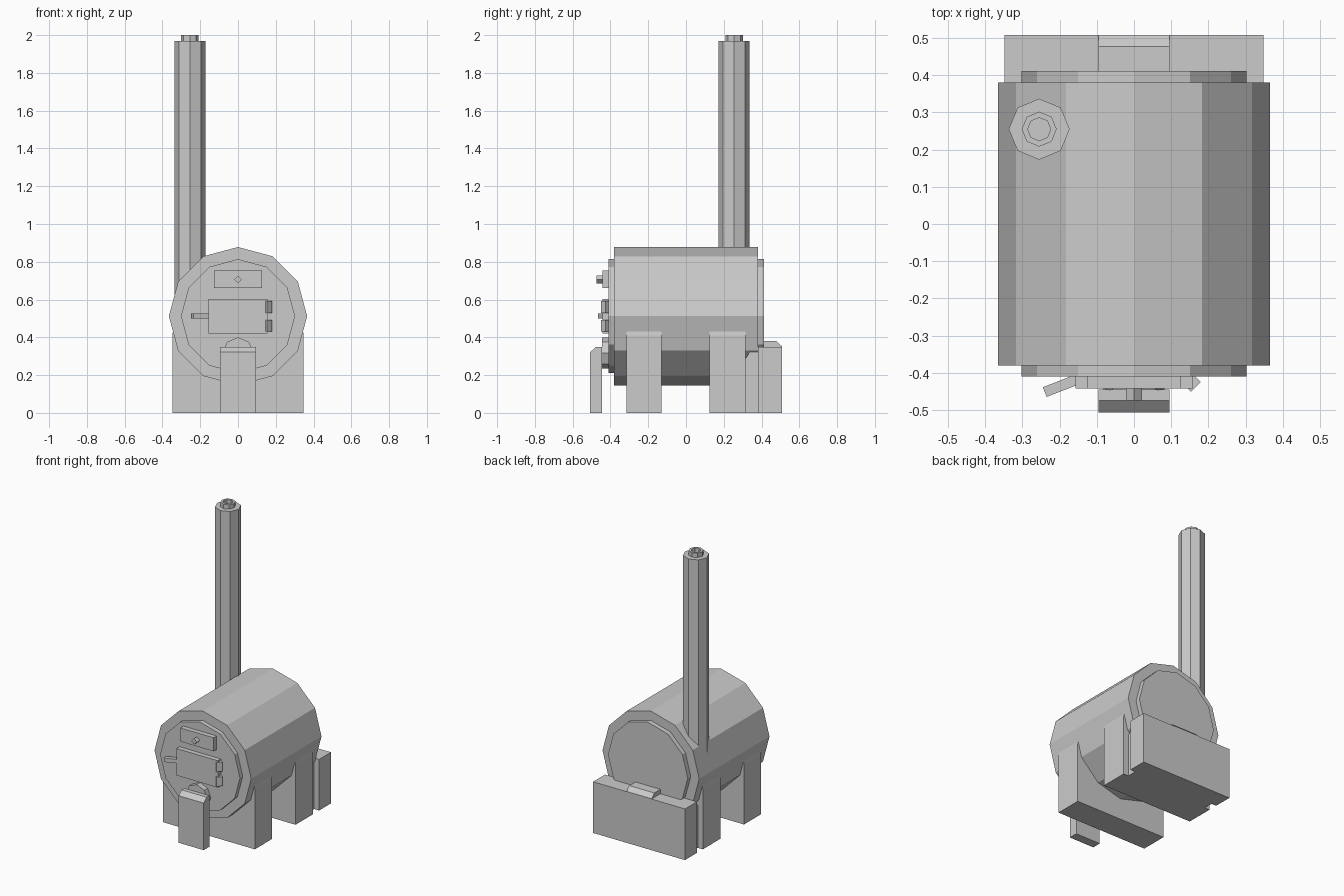
import bpy, bmesh
from math import sin, cos, pi
from mathutils import Vector

if "Cube" in bpy.data.objects:
    bpy.data.objects.remove(bpy.data.objects["Cube"])


def make(name, rings, caps=True):
    """Skin a list of equal-length closed rings of points."""
    bm = bmesh.new()
    vs = [[bm.verts.new(p) for p in r] for r in rings]
    n = len(vs[0])
    for a, b in zip(vs, vs[1:]):
        for i in range(n):
            bm.faces.new((a[i], a[(i + 1) % n], b[(i + 1) % n], b[i]))
    if caps:
        bm.faces.new(vs[0])
        bm.faces.new(vs[-1])
    bmesh.ops.recalc_face_normals(bm, faces=bm.faces)
    me = bpy.data.meshes.new(name)
    bm.to_mesh(me)
    bm.free()
    ob = bpy.data.objects.new(name, me)
    bpy.context.collection.objects.link(ob)
    return ob


def box(name, x0, x1, y0, y1, z0, z1):
    return make(name, [[(x0, y0, z), (x1, y0, z), (x1, y1, z), (x0, y1, z)] for z in (z0, z1)])


def side_profile(name, pts, hw):
    """Extrude a (y, z) outline across x."""
    return make(name, [[(x, y, z) for y, z in pts] for x in (-hw, hw)])


def circle(n, r):
    return [(r * cos(2 * pi * i / n), r * sin(2 * pi * i / n)) for i in range(n)]


def drum(name, n, r, x, z, y0, y1):
    """Prism lying along y."""
    return make(name, [[(x + a, y, z + b) for a, b in circle(n, r)] for y in (y0, y1)])


def column(name, n, x, y, levels):
    """Upright prism from (radius, height) levels."""
    return make(name, [[(x + a, y + b, z) for a, b in circle(n, r)] for r, z in levels])


# Boiler barrel with thinner end plates
drum("boiler", 12, 0.366, 0, 0.512, -0.38, 0.38)
drum("front_plate", 12, 0.302, 0, 0.512, -0.41, -0.37)
drum("back_plate", 12, 0.302, 0, 0.512, 0.37, 0.412)

# Chimney with a hollow inner flue
cx, cy = -0.255, 0.255
column("chimney", 8, cx, cy, [(0.082, 0.6), (0.082, 1.97), (0.047, 1.97),
                              (0.047, 2.0), (0.031, 2.0), (0.031, 1.97)])

# Support blocks, slightly tapered at the top
for name, y0, y1 in (("front_support", -0.315, -0.13), ("back_support", 0.125, 0.315)):
    outline = [(-0.348, 0), (0.348, 0), (0.348, 0.41), (0.343, 0.44), (-0.343, 0.44), (-0.348, 0.41)]
    make(name, [[(x, y, z) for x, z in outline] for y in (y0, y1)])

# Rear tank, its neck to the support and its raised lid
box("rear_tank", -0.348, 0.348, 0.38, 0.508, 0, 0.35)
side_profile("tank_neck", [(0.31, 0), (0.385, 0), (0.385, 0.35), (0.355, 0.35), (0.31, 0.28)], 0.31)
side_profile("tank_lid", [(0.40, 0.34), (0.508, 0.34), (0.508, 0.352), (0.478, 0.38), (0.40, 0.38)], 0.095)

# Front post and the pipe behind it
side_profile("front_post", [(-0.507, 0), (-0.445, 0), (-0.445, 0.35), (-0.475, 0.35), (-0.507, 0.322)], 0.095)
drum("ash_pipe", 8, 0.082, 0, 0.318, -0.446, -0.40)

# Fire door, hinges and angled handle
box("fire_door", -0.157, 0.157, -0.443, -0.40, 0.42, 0.604)
for name, z in (("lower_hinge", 0.43), ("upper_hinge", 0.53)):
    column(name, 4, 0.153, -0.425, [(0.026, z), (0.026, z + 0.063)])
d = Vector((-0.92, -0.39, 0)).normalized()
s = Vector((-d.y, d.x, 0)) * 0.014
a, b = Vector((-0.14, -0.413, 0)), Vector((-0.24, -0.452, 0))
make("door_handle", [[p + Vector((0, 0, z)) for p in (a - s, b - s, b + s, a + s)]
                     for z in (0.499, 0.526)])

# Upper hatch and its knob
box("upper_hatch", -0.126, 0.126, -0.443, -0.40, 0.66, 0.753)
drum("hatch_knob", 4, 0.021, 0, 0.706, -0.475, -0.43)
